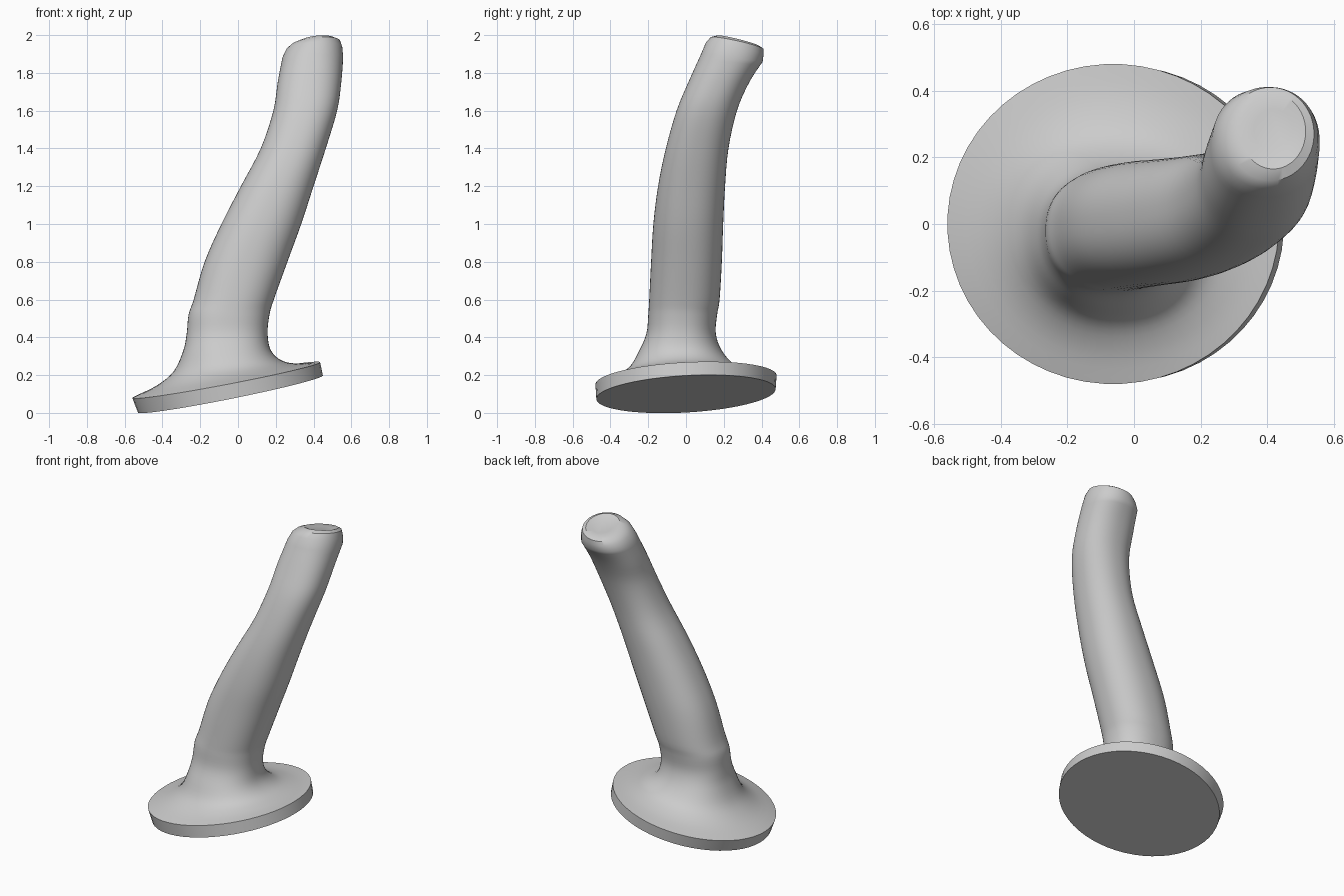
import bpy
import bmesh
import math
from mathutils import Vector

SEGMENTS = 56
STEPS = 4

cube = bpy.data.objects.get("Cube")
if cube:
    bpy.data.objects.remove(cube, do_unlink=True)

grey = bpy.data.materials.new("light_grey")
grey.use_nodes = True
colour = (0.6, 0.6, 0.6, 1)
grey.diffuse_color = colour
grey.node_tree.nodes["Principled BSDF"].inputs["Base Color"].default_value = colour


def fuller(value, power):
    return math.copysign(abs(value) ** power, value)


def add_ring(bm, row):
    """Oval ring from its x and y limits, centre height, two slopes and roundness."""
    x0, x1, y0, y1, z, slope_x, slope_y, power = row
    verts = []
    for i in range(SEGMENTS):
        a = math.tau * (i + 0.5) / SEGMENTS
        dx = fuller(math.cos(a), power) * (x1 - x0) / 2
        dy = fuller(math.sin(a), power) * (y1 - y0) / 2
        verts.append(bm.verts.new(((x0 + x1) / 2 + dx, (y0 + y1) / 2 + dy,
                                   z + slope_x * dx + slope_y * dy)))
    return verts


def smooth_rows(rows):
    """Catmull-Rom rows in between the given ones."""
    pts = [Vector(r) for r in [rows[0]] + rows + [rows[-1]]]
    out = []
    for a, b, c, d in zip(pts, pts[1:], pts[2:], pts[3:]):
        for s in range(STEPS):
            t = s / STEPS
            out.append(b + (c - a) * (t / 2)
                       + (a * 2 - b * 5 + c * 4 - d) * (t * t / 2)
                       + (b * 3 - a - c * 3 + d) * (t ** 3 / 2))
    return out + [pts[-1]]


def loft(name, rows):
    bm = bmesh.new()
    rings = [add_ring(bm, r) for r in rows]
    for low, high in zip(rings, rings[1:]):
        for i in range(SEGMENTS):
            j = (i + 1) % SEGMENTS
            bm.faces.new((low[i], low[j], high[j], high[i]))
    bm.faces.new(rings[0][::-1])
    bm.faces.new(rings[-1])
    mesh = bpy.data.meshes.new(name)
    bm.to_mesh(mesh)
    bm.free()
    mesh.materials.append(grey)
    obj = bpy.data.objects.new(name, mesh)
    bpy.context.collection.objects.link(obj)
    bpy.ops.object.select_all(action="DESELECT")
    obj.select_set(True)
    bpy.context.view_layer.objects.active = obj
    bpy.ops.object.shade_smooth_by_angle(angle=math.radians(35))


# Tilted oval foot
foot = [(-.53, .45, -.475, .475, .1, .2, .055, 1),
        (-.56, .435, -.48, .48, .174, .19, .05, 1)]

# Flare from the foot into the leaning stem
flare = [foot[-1],
         (-.43, .34, -.38, .36, .202, .15, .035, .97),
         (-.34, .24, -.3, .26, .247, .09, .02, .92)]

# Stem sections: x limits, y limits, height
sections = [(-.29, .175, -.248, .19, .33),
            (-.272, .157, -.21, .158, .42),
            (-.262, .167, -.2, .165, .52),
            (-.235, .19, -.195, .178, .6),
            (-.177, .262, -.185, .19, .8),
            (-.088, .335, -.173, .197, 1),
            (.015, .4, -.148, .207, 1.2),
            (.12, .465, -.107, .225, 1.4),
            (.187, .525, -.05, .27, 1.6),
            (.21, .547, .012, .335, 1.75)]
stem = [s + (0, 0, .88) for s in sections]
stem.append((.235, .557, .08, .406, 1.88, 0, -.13, .9))

# Blunt slanted tip with a slightly sunken end
tip = [(.255, .552, .105, .411, 1.93, .05, -.2, .95),
       (.28, .54, .13, .41, 1.957, .1, -.22, 1),
       (.32, .515, .165, .39, 1.969, .1, -.25, 1),
       (.36, .475, .22, .345, 1.957, .05, -.17, 1)]

loft("leaning_stem_and_foot", foot[:1] + smooth_rows(flare + stem) + tip)
